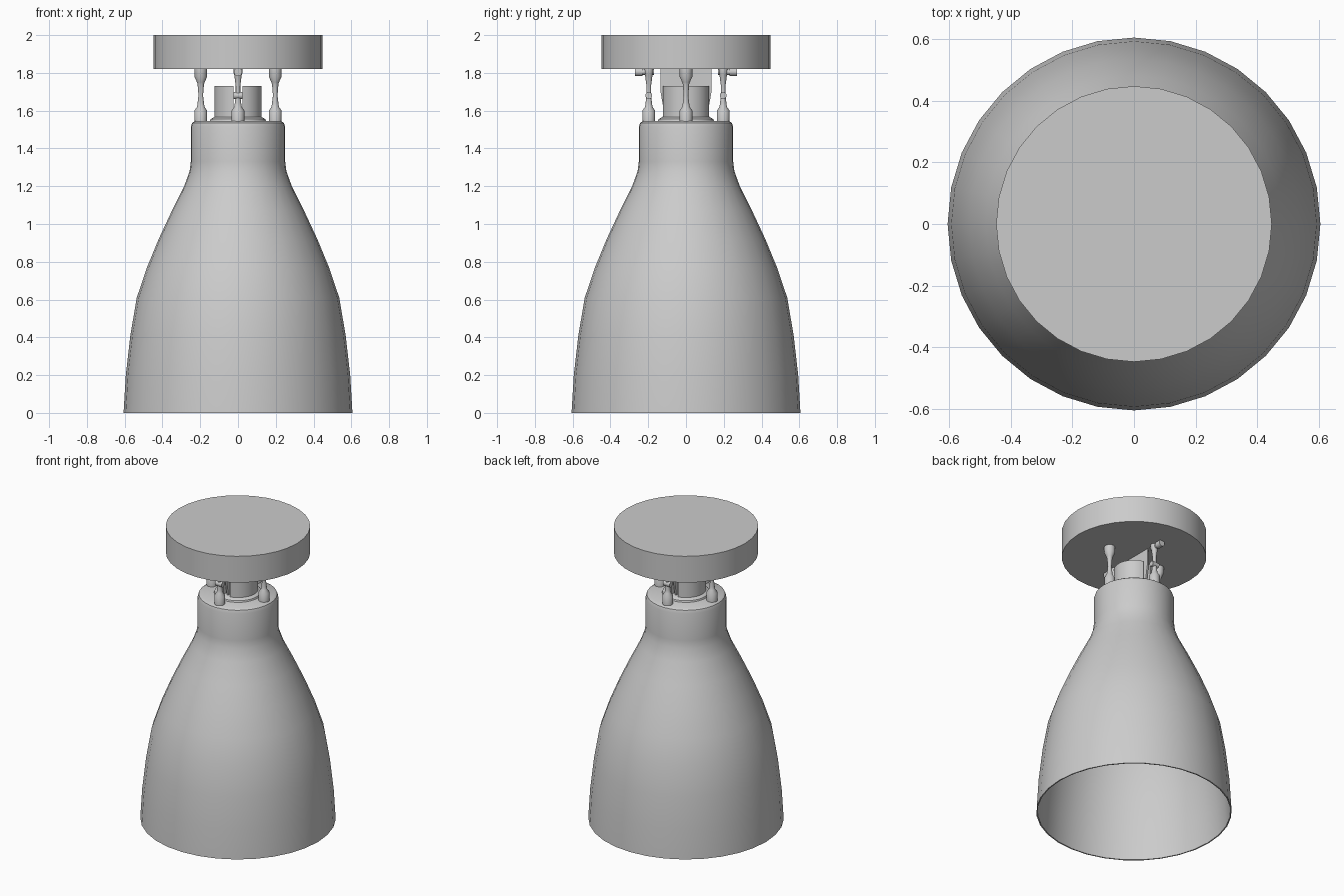
import bpy, bmesh, math
from mathutils import Vector, Matrix

cube = bpy.data.objects.get("Cube")
if cube:
    bpy.data.objects.remove(cube, do_unlink=True)

metal = bpy.data.materials.new("grey_metal")
metal.use_nodes = True
GREY = (0.6, 0.6, 0.6, 1)
metal.diffuse_color = GREY
metal.node_tree.nodes["Principled BSDF"].inputs["Base Color"].default_value = GREY


def finish(name, bm, angle=35):
    """Turn a bmesh into a named, smooth-shaded object."""
    bmesh.ops.recalc_face_normals(bm, faces=bm.faces)
    mesh = bpy.data.meshes.new(name)
    bm.to_mesh(mesh)
    bm.free()
    mesh.materials.append(metal)
    ob = bpy.data.objects.new(name, mesh)
    bpy.context.collection.objects.link(ob)
    bpy.ops.object.select_all(action='DESELECT')
    ob.select_set(True)
    bpy.context.view_layer.objects.active = ob
    bpy.ops.object.shade_smooth_by_angle(angle=math.radians(angle))
    return ob


def lathe(profile, sides=32, at=(0, 0)):
    """Spin (radius, height) points around a vertical axis."""
    bm = bmesh.new()
    verts = [bm.verts.new((r, 0, z)) for r, z in profile]
    edges = [bm.edges.new(pair) for pair in zip(verts, verts[1:])]
    bmesh.ops.spin(bm, geom=verts + edges, axis=(0, 0, 1), cent=(0, 0, 0),
                   angle=math.tau, steps=sides, use_duplicate=False)
    bmesh.ops.remove_doubles(bm, verts=bm.verts, dist=0.0005)
    bmesh.ops.translate(bm, verts=bm.verts, vec=(*at, 0))
    return bm


def tube(name, centre, radius, length, axis):
    bm = bmesh.new()
    turn = Vector((0, 0, 1)).rotation_difference(Vector(axis)).to_matrix().to_4x4()
    bmesh.ops.create_cone(bm, cap_ends=True, segments=16, radius1=radius, radius2=radius,
                          depth=length, matrix=Matrix.Translation(centre) @ turn)
    return finish(name, bm)


# Bell shade: outer wall, top cap and thin inner wall
outer = [(0.606, 0), (0.594, 0.2), (0.57, 0.41), (0.536, 0.61), (0.482, 0.77),
         (0.42, 0.92), (0.35, 1.07), (0.285, 1.2), (0.256, 1.28), (0.25, 1.33),
         (0.25, 1.515), (0.243, 1.535), (0.228, 1.545)]
inner = [(r - 0.008, z) for r, z in outer[:-2]]
finish("bell_shade", lathe(outer + [(0, 1.545), (0, 1.525)] + inner[::-1] + outer[:1]))

# Ceiling canopy
finish("ceiling_canopy", lathe([(0, 1.82), (0.448, 1.82), (0.448, 2), (0, 2)]))

# Socket collar and the split socket holder
finish("socket_collar", lathe([(0, 1.54), (0.15, 1.54), (0.145, 1.555), (0.12, 1.57), (0, 1.57)]))
for side, label in ((-1, "right"), (1, "left")):
    bm = lathe([(0, 1.56), (0.125, 1.56), (0.125, 1.73), (0, 1.73)])
    cut = bmesh.ops.bisect_plane(bm, geom=bm.verts[:] + bm.edges[:] + bm.faces[:],
                                 plane_co=(side * 0.025, 0, 0), plane_no=(-side, 0, 0),
                                 clear_outer=True)
    bmesh.ops.holes_fill(bm, edges=[e for e in bm.edges if e.is_boundary])
    finish("socket_half_" + label, bm)

# Hanging plate in the slot, tapered towards the shade
bm = bmesh.new()
outline = [(-0.11, 1.56), (0.11, 1.56), (0.135, 1.7), (0.135, 1.82), (-0.135, 1.82), (-0.135, 1.7)]
face = bm.faces.new([bm.verts.new((-0.006, y, z)) for y, z in outline])
ext = bmesh.ops.extrude_face_region(bm, geom=[face])["geom"]
bmesh.ops.translate(bm, vec=(0.012, 0, 0),
                    verts=[v for v in ext if isinstance(v, bmesh.types.BMVert)])
finish("hanging_plate", bm)

# Four standoff rods: capped at both ends on the sides, slim at front and back
foot = [(0, 1.54), (0.034, 1.54), (0.034, 1.6), (0.02, 1.62), (0.017, 1.64), (0.012, 1.68)]
capped = foot + [(0.017, 1.74), (0.02, 1.75), (0.034, 1.78), (0.034, 1.82), (0, 1.82)]
slim = foot + [(0.012, 1.73), (0.02, 1.79), (0.024, 1.8), (0.024, 1.82), (0, 1.82)]
for side, x_label, y_label in ((-1, "right", "front"), (1, "left", "back")):
    finish("standoff_" + x_label, lathe(capped, 16, (side * 0.197, 0)))
    finish("standoff_" + y_label, lathe(slim, 16, (0, side * 0.197)))
    tube("cross_pin_" + y_label, (0, side * 0.22, 1.805), 0.015, 0.1, (0, 1, 0))
    tube("pin_head_" + y_label, (0, side * 0.25, 1.805), 0.022, 0.04, (0, 1, 0))
    tube("rod_bolt_" + y_label, (0, side * 0.197, 1.68), 0.018, 0.05, (1, 0, 0))
